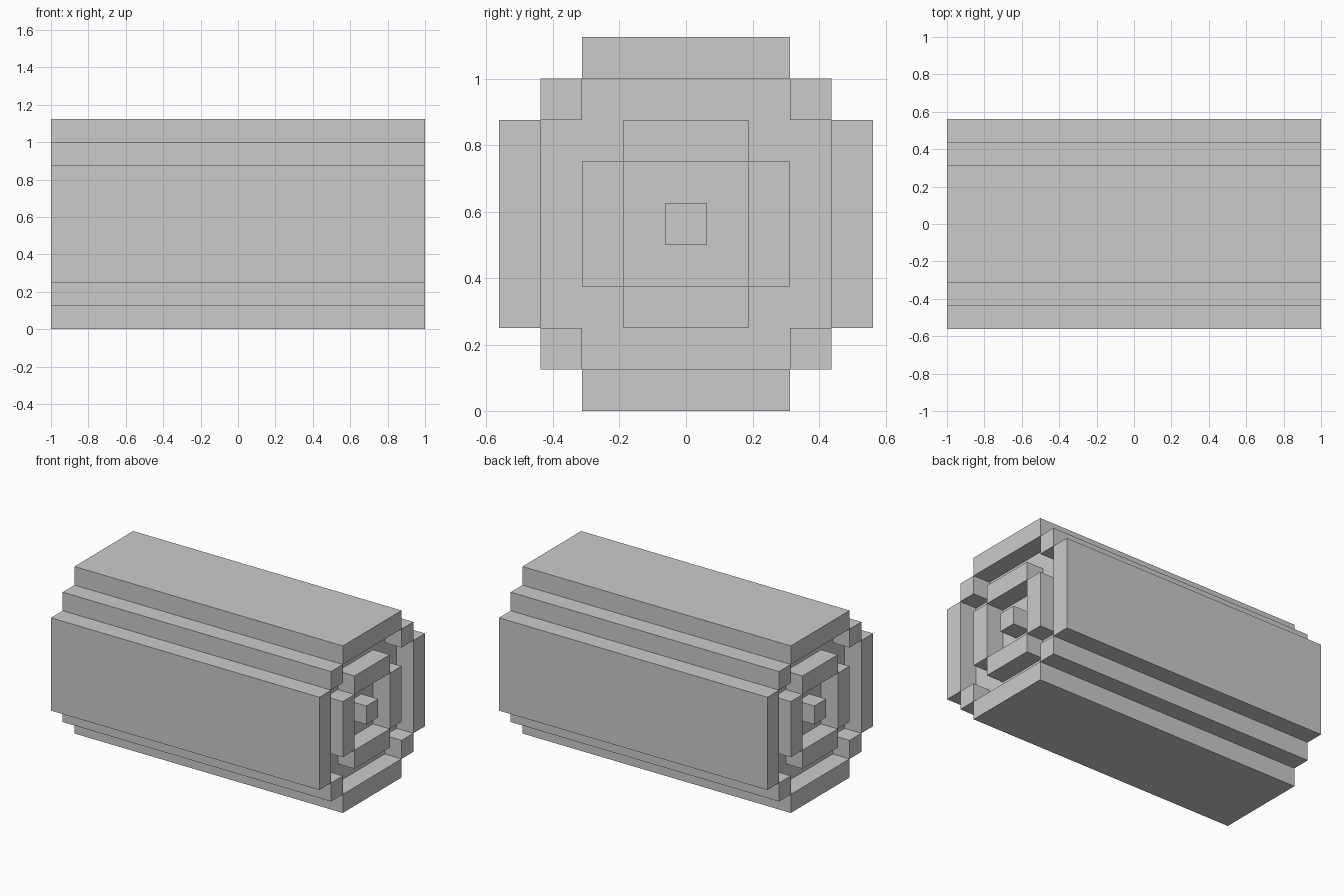
import bpy, bmesh
from mathutils import Matrix, Vector

cube = bpy.data.objects.get("Cube")
if cube:
    bpy.data.objects.remove(cube, do_unlink=True)

U = 0.125                        # one block
HALF = 8 * U                     # half the log length
MID = Vector((0, 0, 4.5 * U))    # axis of the log

grey = bpy.data.materials.new("plain grey")
grey.use_nodes = True
colour = (0.6, 0.6, 0.6, 1)
grey.diffuse_color = colour
grey.node_tree.nodes["Principled BSDF"].inputs["Base Color"].default_value = colour


def finish(name, bm):
    bmesh.ops.recalc_face_normals(bm, faces=bm.faces)
    mesh = bpy.data.meshes.new(name)
    bm.to_mesh(mesh)
    bm.free()
    mesh.materials.append(grey)
    obj = bpy.data.objects.new(name, mesh)
    bpy.context.collection.objects.link(obj)
    return obj


def box(name, centre, size):
    """Box around the log axis; sizes in blocks."""
    bm = bmesh.new()
    place = Matrix.Translation(MID + Vector(centre) * U)
    bmesh.ops.create_cube(bm, size=1, matrix=place @ Matrix.Diagonal((*(Vector(size) * U), 1)))
    return finish(name, bm)


# Core: cross-shaped profile, one block shorter than the bark at each end
bm = bmesh.new()
a, b = 2.5, 3.5
quarter = [(b, a), (a, a), (a, b)]
profile = []
for turn in range(4):
    profile += quarter
    quarter = [(-z, y) for y, z in quarter]
face = bm.faces.new([bm.verts.new(MID + Vector((-7, y, z)) * U) for y, z in profile])
new = bmesh.ops.extrude_face_region(bm, geom=[face])["geom"]
bmesh.ops.translate(bm, vec=(14 * U, 0, 0), verts=[g for g in new if isinstance(g, bmesh.types.BMVert)])
finish("core", bm)

# Bark: four boards and four corner strips
for side, label in ((1, "upper"), (-1, "lower")):
    box(f"{label}_bark_board", (0, 0, 4 * side), (16, 5, 1))
    for depth, place in ((-1, "front"), (1, "back")):
        box(f"{label}_{place}_corner_strip", (0, 3 * depth, 3 * side), (16, 1, 1))
for depth, place in ((-1, "front"), (1, "back")):
    box(f"{place}_bark_board", (0, 4 * depth, 0), (16, 1, 5))

# Growth rings and heart, raised on both ends
for end, label in ((1, "left"), (-1, "right")):
    x = 7.5 * end
    box(f"{label}_heart", (x, 0, 0), (1, 1, 1))
    for side, place in ((1, "upper"), (-1, "lower")):
        box(f"{label}_{place}_ring_bar", (x, 0, 2 * side), (1, 3, 1))
    for depth, place in ((-1, "front"), (1, "back")):
        box(f"{label}_{place}_ring_bar", (x, 2 * depth, 0), (1, 1, 3))
